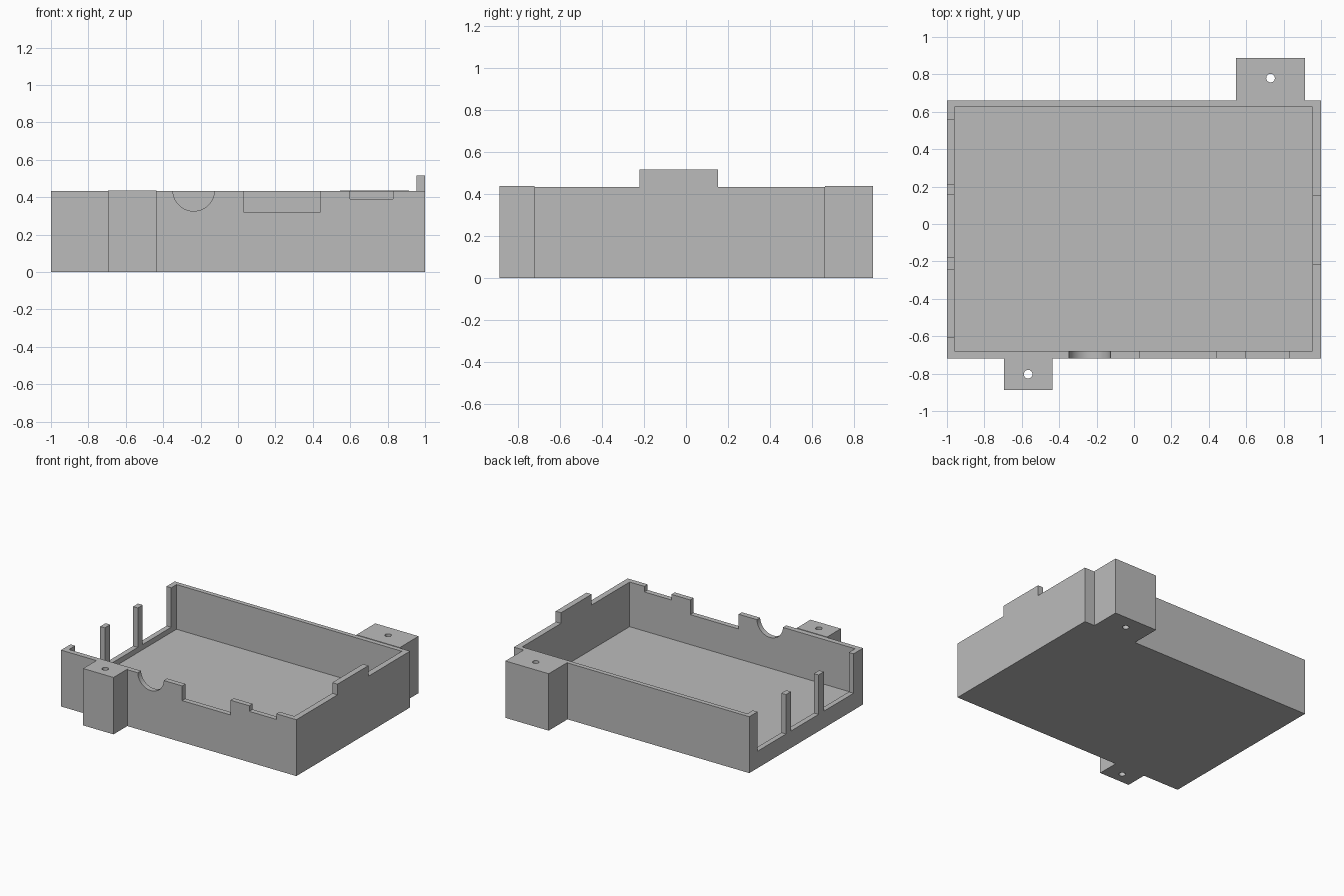
import bpy
import math

if "Cube" in bpy.data.objects:
    bpy.data.objects.remove(bpy.data.objects["Cube"], do_unlink=True)

# Single grey plastic
grey = bpy.data.materials.new("grey_plastic")
grey.use_nodes = True
colour = (0.5, 0.5, 0.5, 1)
grey.diffuse_color = colour
grey.node_tree.nodes["Principled BSDF"].inputs["Base Color"].default_value = colour


def box(name, x, y, z):
    """Box spanning the given (low, high) ranges."""
    spans = (x, y, z)
    bpy.ops.mesh.primitive_cube_add(size=1, location=[(a + b) / 2 for a, b in spans])
    ob = bpy.context.object
    ob.name = name
    ob.scale = [b - a for a, b in spans]
    bpy.ops.object.transform_apply(location=True, rotation=True, scale=True)
    ob.data.materials.append(grey)
    return ob


def rod(name, radius, depth, location, rotation=(0, 0, 0)):
    bpy.ops.mesh.primitive_cylinder_add(vertices=48, radius=radius, depth=depth,
                                        location=location, rotation=rotation)
    ob = bpy.context.object
    ob.name = name
    bpy.ops.object.transform_apply(location=True, rotation=True, scale=True)
    ob.data.materials.append(grey)
    return ob


def cut(target, cutter):
    """Subtract the cutter from the target, then discard it."""
    cutter.hide_render = True
    mod = target.modifiers.new("cut", 'BOOLEAN')
    mod.operation = 'DIFFERENCE'
    mod.solver = 'EXACT'
    mod.object = cutter
    bpy.ops.object.select_all(action='DESELECT')
    target.select_set(True)
    bpy.context.view_layer.objects.active = target
    bpy.ops.object.modifier_apply(modifier=mod.name)
    bpy.data.objects.remove(cutter, do_unlink=True)


def finish(ob):
    bpy.ops.object.select_all(action='DESELECT')
    ob.select_set(True)
    bpy.context.view_layer.objects.active = ob
    bpy.ops.object.shade_smooth_by_angle(angle=math.radians(30))


RIM = 0.433       # height of the walls
FRONT, BACK = -0.72, 0.66
ABOVE = 0.7       # cutters reach past the rim

# Open tray
tray = box("tray", (-1, 1), (FRONT, BACK), (0, RIM))
cut(tray, box("cavity", (-0.96, 0.955), (-0.68, 0.625), (0.09, ABOVE)))

# Three tall openings in the right wall, leaving two slim posts
for low, high in ((-0.605, -0.245), (-0.18, 0.155), (0.215, 0.56)):
    cut(tray, box("side_opening", (-1.1, -0.9), (low, high), (0.13, ABOVE)))

# Front wall: two square notches and one half-round notch
for low, high, bottom in ((0.03, 0.44, 0.32), (0.6, 0.83, 0.39)):
    cut(tray, box("front_notch", (low, high), (-0.8, -0.6), (bottom, ABOVE)))
cut(tray, rod("round_notch", 0.111, 0.2, (-0.237, -0.7, RIM + 0.004),
              (math.pi / 2, 0, 0)))
finish(tray)

# Raised tab on the left wall
box("left_tab", (0.955, 1), (-0.22, 0.153), (RIM, 0.515))

# Screw lugs with through holes
for name, x, y, hole in (
        ("front_lug", (-0.695, -0.437), (-0.887, FRONT), (-0.566, -0.803)),
        ("back_lug", (0.545, 0.913), (BACK, 0.888), (0.73, 0.78))):
    lug = box(name, x, y, (0, RIM + 0.004))
    cut(lug, rod("screw_hole", 0.023, 1, (*hole, 0.2)))
    finish(lug)
